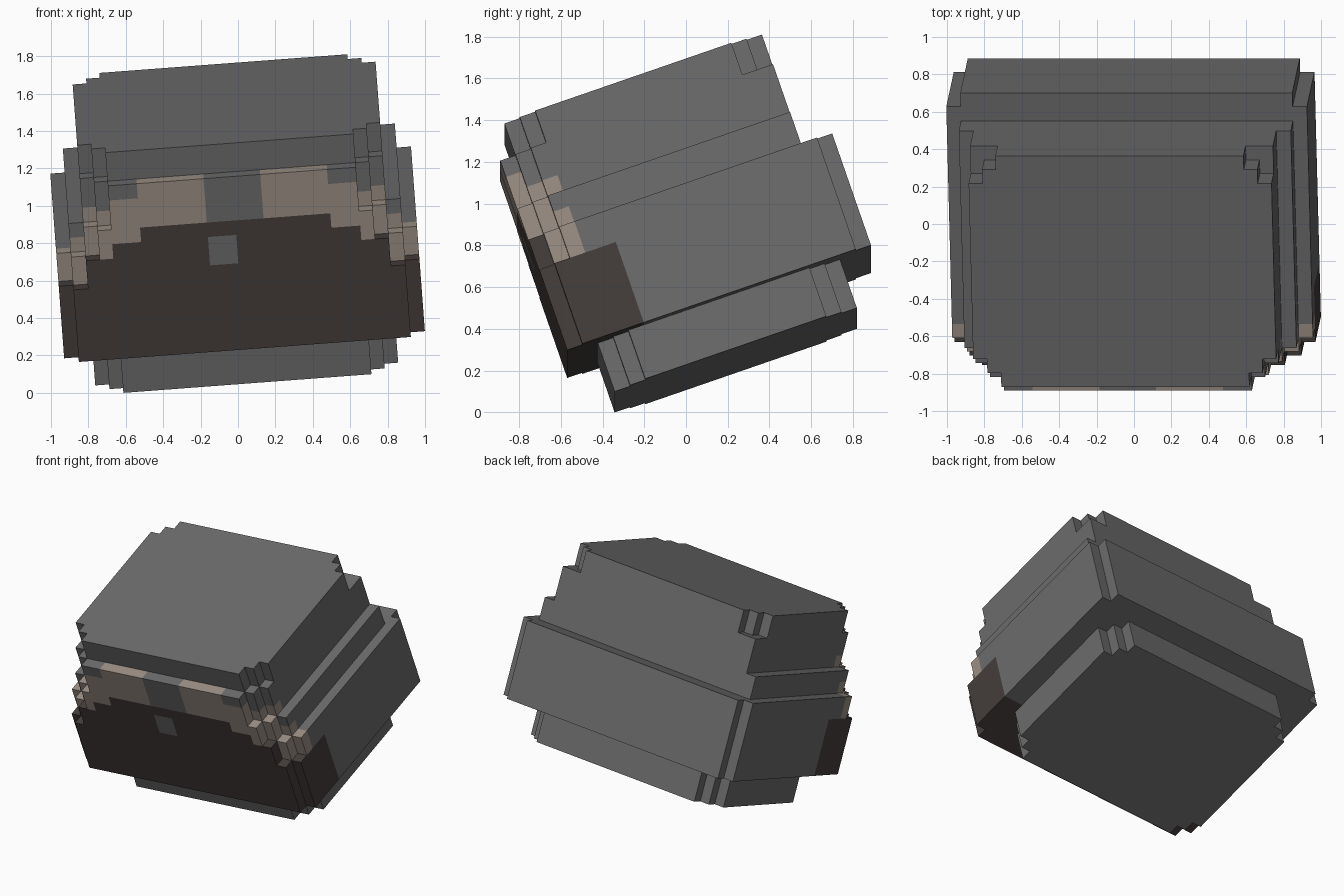
import bpy, bmesh, math
from mathutils import Matrix, Vector

cube = bpy.data.objects.get("Cube")
if cube:
    bpy.data.objects.remove(cube, do_unlink=True)


def material(name, rgb):
    m = bpy.data.materials.new(name)
    m.use_nodes = True
    m.diffuse_color = (*rgb, 1)
    bsdf = m.node_tree.nodes["Principled BSDF"]
    bsdf.inputs["Base Color"].default_value = (*rgb, 1)
    bsdf.inputs["Roughness"].default_value = 0.9
    return m


MATS = [material("shell grey", (0.147, 0.147, 0.150)),
        material("trim tan", (0.328, 0.272, 0.231)),
        material("visor dark brown", (0.058, 0.047, 0.043))]
GREY, TAN, DARK = range(3)

# Block grid lines: half widths (mirrored), depths and heights
HALF = [0, 0.152, 0.51, 0.665, 0.738, 0.812, 0.89, 0.967]
XS = [-h for h in reversed(HALF[1:])] + HALF
YS = [-0.463, -0.386, -0.308, -0.23, -0.153, -0.075, 0.765, 0.842, 0.92, 1.0, 1.077]
ZS = [0.155, 0.402, 0.811, 0.891, 0.97, 1.052, 1.134, 1.217, 1.3, 1.383, 1.545]

# Top of the dark visor and of the tan trim, per half-width column (grid index)
PAINT = [(1, 6, 6), (2, 6, 9), (3, 5, 8), (5, 4, 7), (6, 2, 5), (7, 2, 4)]

# The whole helmet leans forward and a little to one side
TILT = (Matrix.Rotation(math.radians(-4.3), 4, 'Y')
        @ Matrix.Rotation(math.radians(19.1), 4, 'X')
        @ Matrix.Translation((0.054, 0, 0)))


def column(i):
    """Half-width column of grid cell i, the same on both sides."""
    mid = len(HALF) - 1
    return i - mid if i >= mid else mid - 1 - i


def paint(i, j, k):
    """Colour of one block."""
    if k < 1 or k >= 9:
        return GREY
    if j < 5 and k < 2:
        return DARK
    if j < 3:
        if i == 6 and 3 <= k < 5:          # small plate left of centre
            return GREY
        for limit, dark_top, tan_top in PAINT:
            if column(i) < limit:
                return DARK if k < dark_top else TAN if k < tan_top else GREY
    return GREY


def stepped_tier(name, z, width, front, back, cut_front, cut_back):
    """A layer of blocks with stair-cut vertical corners."""
    def solid(i, j, k):
        if not (0 <= i < len(XS) - 1 and z[0] <= k < z[1] and front <= j < back):
            return False
        a = width - 1 - column(i)
        return (a >= 0 and a + j - front >= cut_front
                and a + back - 1 - j >= cut_back)

    bm = bmesh.new()
    verts = {}

    def vert(p):
        if p not in verts:
            verts[p] = bm.verts.new((XS[p[0]], YS[p[1]], ZS[p[2]]))
        return verts[p]

    for i in range(len(XS) - 1):
        for j in range(front, back):
            for k in range(*z):
                if not solid(i, j, k):
                    continue
                for axis in range(3):
                    for side in (0, 1):
                        near = [i, j, k]
                        near[axis] += 2 * side - 1
                        if solid(*near):
                            continue
                        ring = []
                        for u, v in ((0, 0), (1, 0), (1, 1), (0, 1)):
                            p = [i, j, k]
                            p[axis] += side
                            p[(axis + 1) % 3] += u
                            p[(axis + 2) % 3] += v
                            ring.append(vert(tuple(p)))
                        if not side:
                            ring.reverse()
                        bm.faces.new(ring).material_index = paint(i, j, k)
    # Merge flat areas of one colour
    bmesh.ops.dissolve_limit(bm, angle_limit=0.01, verts=bm.verts[:],
                             edges=bm.edges[:], delimit={'MATERIAL'})
    mesh = bpy.data.meshes.new(name)
    bm.to_mesh(mesh)
    bm.free()
    for m in MATS:
        mesh.materials.append(m)
    obj = bpy.data.objects.new(name, mesh)
    bpy.context.collection.objects.link(obj)
    obj.matrix_world = TILT


# Neck, wide visor band, and the narrowing crown above it
stepped_tier("neck_base", (0, 1), 5, 2, 8, 2, 2)
stepped_tier("visor_band", (1, 2), 7, 0, 10, 1, 1)
stepped_tier("brow_band", (2, 4), 7, 0, 10, 2, 1)
stepped_tier("temple_tier", (4, 6), 6, 0, 8, 2, 0)
stepped_tier("crown", (6, 9), 5, 0, 8, 2, 0)
stepped_tier("crown_cap", (9, 10), 5, 1, 8, 2, 2)
